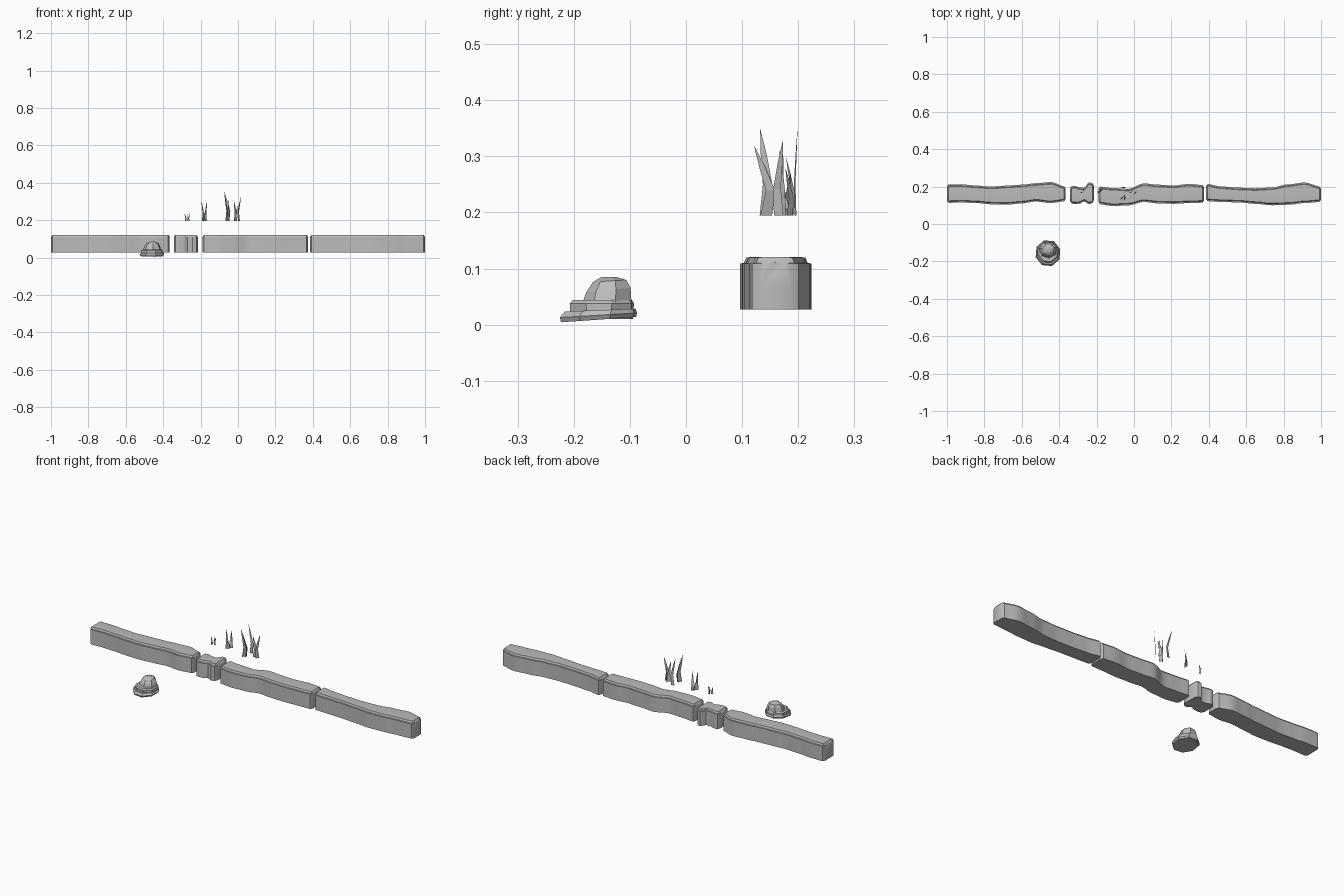
import bpy
from math import cos, sin, pi, radians
from mathutils import Vector

cube = bpy.data.objects.get("Cube")
if cube:
    bpy.data.objects.remove(cube, do_unlink=True)

# One grey for everything
grey = bpy.data.materials.new("stone_grey")
grey.use_nodes = True
colour = (0.5, 0.5, 0.5, 1)
grey.diffuse_color = colour
grey.node_tree.nodes["Principled BSDF"].inputs["Base Color"].default_value = colour


def add_mesh(name, verts, faces, angle=None):
    mesh = bpy.data.meshes.new(name)
    mesh.from_pydata(verts, [], faces)
    mesh.materials.append(grey)
    if angle:
        mesh.shade_smooth()
        mesh.set_sharp_from_angle(angle=radians(angle))
    obj = bpy.data.objects.new(name, mesh)
    bpy.context.collection.objects.link(obj)
    return obj


def loft(name, rings, angle=None):
    """Skin a list of equal closed rings and cap both ends."""
    n = len(rings[0])
    verts = [p for ring in rings for p in ring]
    faces = [(r * n + i, r * n + (i + 1) % n, (r + 1) * n + (i + 1) % n, (r + 1) * n + i)
             for r in range(len(rings) - 1) for i in range(n)]
    last = (len(rings) - 1) * n
    faces += [tuple(reversed(range(n))), tuple(range(last, last + n))]
    return add_mesh(name, verts, faces, angle)


def ease(keys, t):
    """Smoothly interpolate evenly spaced keys at t in 0..1."""
    s = t * (len(keys) - 1)
    i = min(int(s), len(keys) - 2)
    w = (1 - cos(pi * (s - i))) / 2
    return keys[i] * (1 - w) + keys[i + 1] * w


# Edging stones: wavy sides, flat bottom, worn lip along the top
BOTTOM, SHOULDER, TOP = 0.027, 0.109, 0.121


def edging(name, x0, x1, front, back, steps):
    rings = []
    stations = [0, 0.008 / (x1 - x0)]
    stations += [i / steps for i in range(1, steps)]
    stations += [1 - stations[1], 1]
    for k, t in enumerate(stations):
        is_end = k in (0, len(stations) - 1)
        inset = 0.013 if is_end else 0
        top = SHOULDER + 0.002 if is_end else TOP
        f, b = ease(front, t) + inset, ease(back, t) - inset
        # half profile: (distance in from the side, height)
        half = [(0, BOTTOM), (0, 0.068), (0, SHOULDER), (0.007, SHOULDER + 0.001),
                (0.011, top - 0.001), (0.03, top)]
        x = x0 + (x1 - x0) * t
        ring = [(x, f + d, z) for d, z in half]
        ring += [(x, b - d, z) for d, z in reversed(half)]
        rings.append(list(reversed(ring)))
    loft(name, rings, 35)


edging("edging_stone_right", -1, -0.365,
       [.113, .115, .112, .105, .103, .11, .12, .112, .122],
       [.212, .212, .205, .2, .205, .21, .218, .224, .2], 26)
edging("edging_stone_small", -0.343, -0.215,
       [.112, .106, .108, .12, .106, .113],
       [.2, .204, .196, .193, .222, .218], 14)
edging("edging_stone_middle", -0.19, 0.375,
       [.106, .096, .1, .118, .11, .108, .112, .114],
       [.2, .192, .188, .217, .21, .206, .214, .208], 24)
edging("edging_stone_left", 0.385, 1,
       [.122, .118, .115, .108, .1, .103, .112, .118],
       [.214, .2, .194, .191, .195, .212, .222, .2], 26)


# Loose rock: faceted tiers on a tilted slab
def tier(cx, cy, rx, ry, z, tilt=0, sides=8, turn=0.3):
    ring = []
    for i in range(sides):
        a = 2 * pi * i / sides + turn
        y = ry * sin(a)
        ring.append((cx + rx * cos(a), cy + y, z + tilt * y))
    return ring


loft("rock_slab", [tier(-.46, -.156, .064, .07, .009, .07),
                   tier(-.46, -.156, .069, .072, .017, .06),
                   tier(-.46, -.153, .064, .066, .026, .04)])
loft("rock_body", [tier(-.46, -.15, .06, .058, .01),
                   tier(-.46, -.15, .06, .06, .038),
                   tier(-.459, -.149, .052, .055, .044)])
loft("rock_crown", [tier(-.459, -.139, .05, .045, .04, 0, 7),
                    tier(-.458, -.137, .042, .041, .062, 0.1, 7),
                    tier(-.457, -.135, .031, .031, .078, 0.06, 7),
                    tier(-.456, -.137, .012, .014, .085, 0, 7)])


# Grass: flat tapering blades bent between root and tip
def tuft(name, blades):
    verts, faces = [], []
    for x, y, height, width, turn, lean_x, lean_y in blades:
        base = len(verts)
        across = Vector((cos(turn), sin(turn), 0)) * width / 2
        for t, w, bend in ((0, 1, 0), (.35, .8, -.35), (.7, .5, .35)):
            mid = Vector((x + lean_x * bend, y + lean_y * bend, .195 + height * t))
            verts += [mid - across * w, mid + across * w]
        verts.append(Vector((x + lean_x, y + lean_y, .195 + height)))
        faces += [(base, base + 1, base + 3, base + 2),
                  (base + 2, base + 3, base + 5, base + 4),
                  (base + 4, base + 5, base + 6)]
    add_mesh(name, verts, faces)


tuft("grass_tall", [
    (-.062, .142, .155, .024, 1.1, -.012, -.01),
    (-.05, .143, .125, .022, 1.9, -.004, -.022),
    (-.055, .195, .16, .018, .2, -.02, .004),
    (-.015, .17, .115, .02, .8, -.008, -.003),
    (.005, .165, .135, .02, 1.0, .012, .008),
    (-.01, .185, .085, .016, 2.4, .01, -.008)])
tuft("grass_medium", [
    (-.188, .17, .112, .016, .9, -.008, .003),
    (-.178, .182, .075, .014, 2.2, .012, .005),
    (-.172, .188, .105, .014, .6, .006, -.01),
    (-.18, .175, .06, .012, 1.5, -.012, -.006)])
tuft("grass_short", [
    (-.28, .168, .04, .011, .5, -.006, .004),
    (-.27, .178, .05, .011, 1.8, .004, -.004),
    (-.262, .17, .045, .01, .9, .005, .005)])
